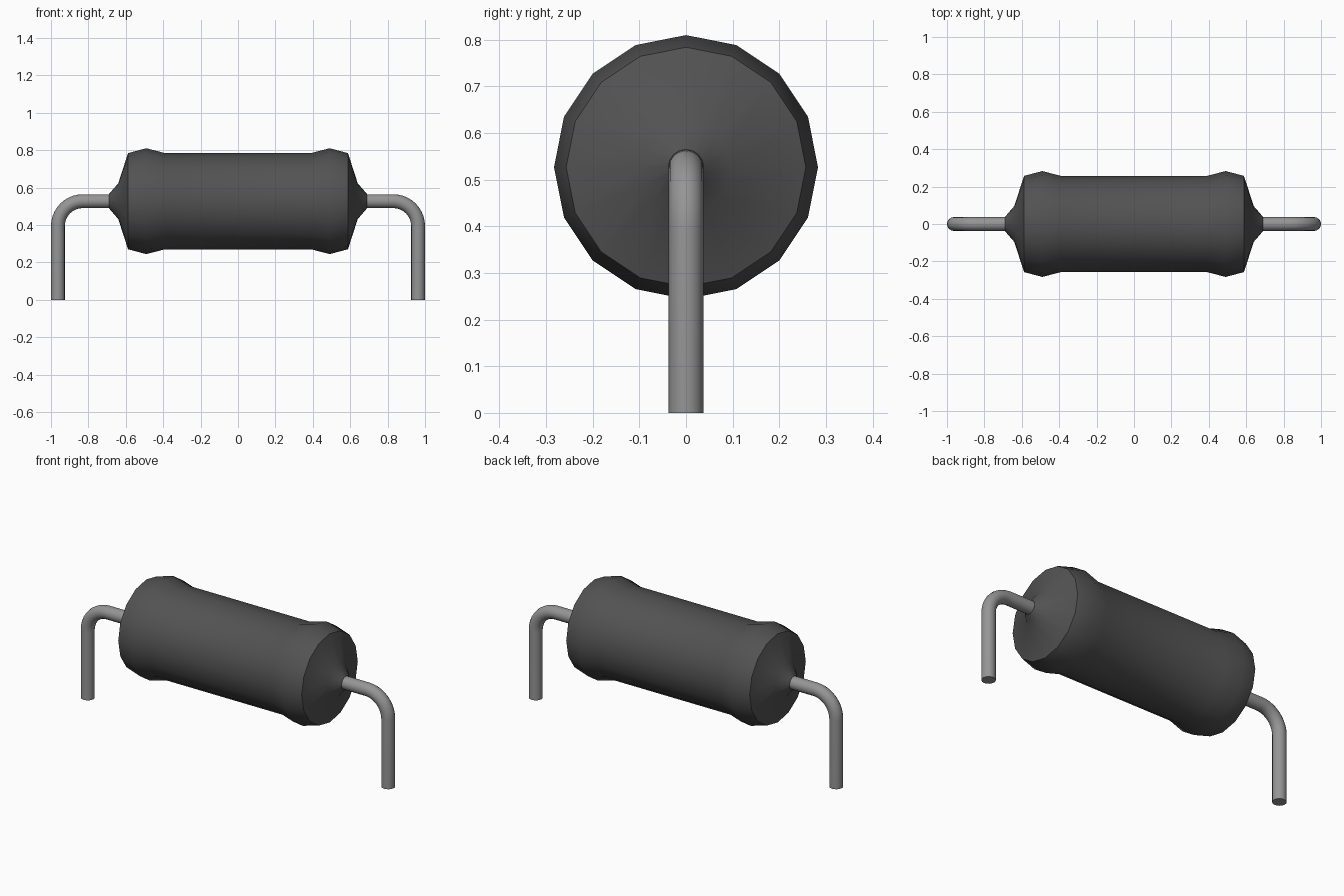
import bpy, bmesh, math
from mathutils import Vector

cube = bpy.data.objects.get("Cube")
if cube:
    bpy.data.objects.remove(cube, do_unlink=True)

AXIS_Z = 0.527      # height of the body's axis
SIDES = 16
WIRE_R = 0.037
BEND_R = 0.133


def material(name, rgb):
    m = bpy.data.materials.new(name)
    m.use_nodes = True
    m.diffuse_color = (*rgb, 1)
    m.node_tree.nodes["Principled BSDF"].inputs["Base Color"].default_value = (*rgb, 1)
    return m


def tube(name, sections, mat):
    """Skin circular sections given as (centre, tilt, radius) in the xz plane, with capped ends."""
    bm = bmesh.new()
    rings = []
    for centre, tilt, radius in sections:
        n = Vector((math.sin(tilt), 0, math.cos(tilt)))
        ring = []
        for i in range(SIDES):
            u = 2 * math.pi * i / SIDES
            ring.append(bm.verts.new(Vector(centre) + radius * (math.cos(u) * n + math.sin(u) * Vector((0, 1, 0)))))
        rings.append(ring)
    for a, b in zip(rings, rings[1:]):
        for i in range(SIDES):
            j = (i + 1) % SIDES
            bm.faces.new((a[i], a[j], b[j], b[i]))
    bm.faces.new(rings[0])
    bm.faces.new(rings[-1])
    bmesh.ops.recalc_face_normals(bm, faces=bm.faces)
    mesh = bpy.data.meshes.new(name)
    bm.to_mesh(mesh)
    bm.free()
    mesh.materials.append(mat)
    obj = bpy.data.objects.new(name, mesh)
    bpy.context.collection.objects.link(obj)
    bpy.ops.object.select_all(action='DESELECT')
    obj.select_set(True)
    bpy.context.view_layer.objects.active = obj
    bpy.ops.object.shade_smooth_by_angle(angle=math.radians(30))
    return obj


black = material("dark grey body", (0.085, 0.085, 0.085))
metal = material("grey metal", (0.30, 0.30, 0.30))

# Body: turned profile with flared ends and a small cone around each lead
half = [(0.39, 0.257), (0.49, 0.283), (0.588, 0.257), (0.64, 0.096), (0.69, 0.038)]
profile = [(-x, r) for x, r in reversed(half)] + half
tube("body", [((x, 0, AXIS_Z), 0, r) for x, r in profile], black)

# Leads: straight out of the body, a quarter bend, then straight down
STEPS = 10
bend_x = 1 - WIRE_R - BEND_R
for name, side in (("left_lead", 1), ("right_lead", -1)):
    path = [((side * 0.67, 0, AXIS_Z), 0, WIRE_R)]
    for i in range(STEPS + 1):
        a = math.pi / 2 * i / STEPS
        x = bend_x + BEND_R * math.sin(a)
        z = AXIS_Z - BEND_R * (1 - math.cos(a))
        path.append(((side * x, 0, z), side * a, WIRE_R))
    path.append(((side * (1 - WIRE_R), 0, 0), side * math.pi / 2, WIRE_R))
    tube(name, path, metal)
